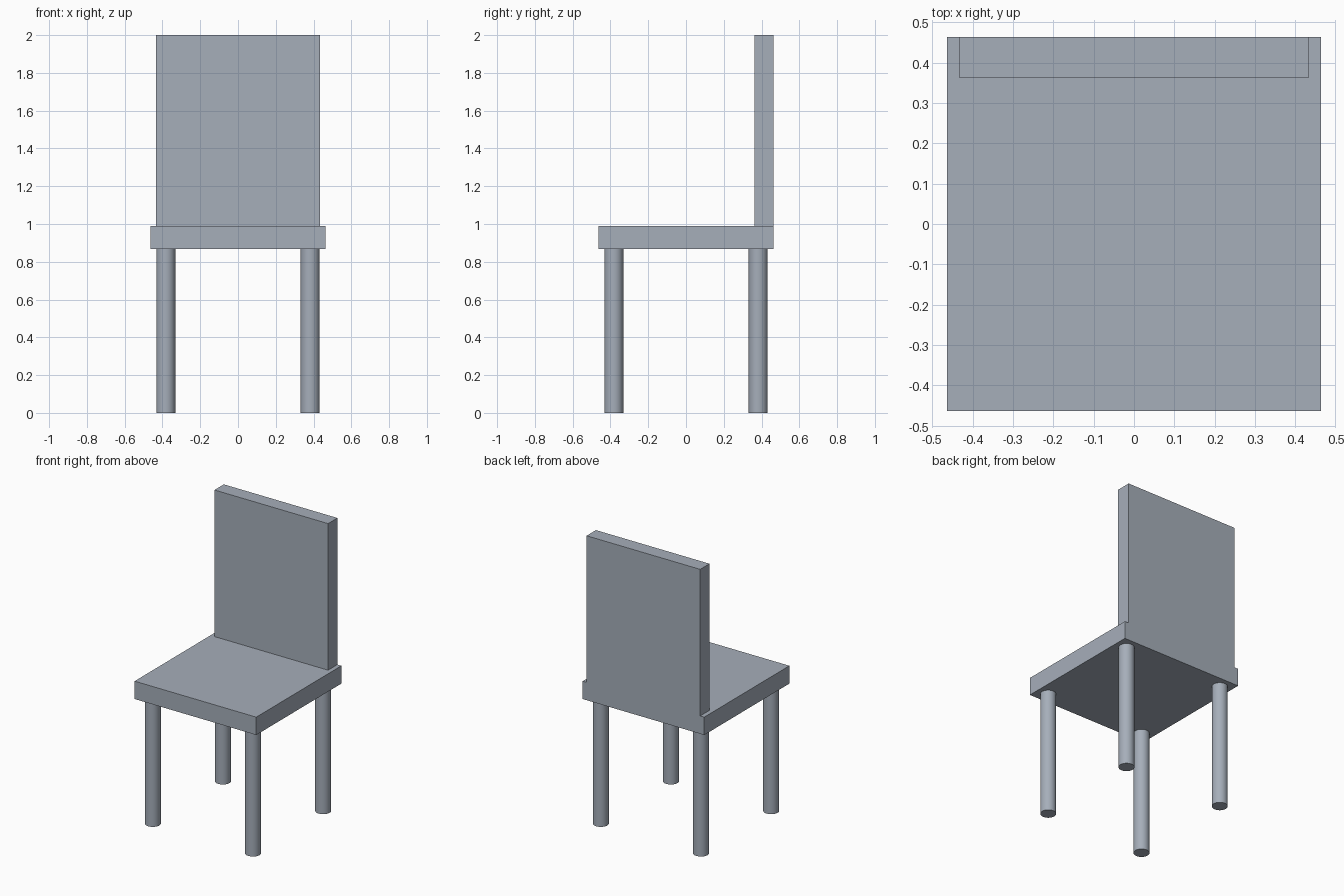
import bpy
from math import radians

if "Cube" in bpy.data.objects:
    bpy.data.objects.remove(bpy.data.objects["Cube"])

SEAT_HALF = 0.4635
SEAT_BOTTOM, SEAT_TOP = 0.867, 0.99
LEG_RADIUS, LEG_OFFSET = 0.05, 0.382

# Blue-grey paint shared by all parts
paint = bpy.data.materials.new("blue_grey")
paint.diffuse_color = (0.38, 0.425, 0.49, 1)
paint.use_nodes = True
paint.node_tree.nodes["Principled BSDF"].inputs["Base Color"].default_value = paint.diffuse_color


def box(name, x, y, z):
    """Box spanning the given (min, max) ranges."""
    spans = (x, y, z)
    bpy.ops.mesh.primitive_cube_add(size=1, location=[(a + b) / 2 for a, b in spans])
    obj = bpy.context.object
    obj.name = name
    obj.scale = [b - a for a, b in spans]
    bpy.ops.object.transform_apply(location=False, rotation=False, scale=True)
    obj.data.materials.append(paint)


def leg(name, x, y):
    """Round leg from the floor to the underside of the seat."""
    bpy.ops.mesh.primitive_cylinder_add(vertices=48, radius=LEG_RADIUS, depth=SEAT_BOTTOM,
                                        location=(x, y, SEAT_BOTTOM / 2))
    obj = bpy.context.object
    obj.name = name
    obj.data.materials.append(paint)
    bpy.ops.object.shade_smooth_by_angle(angle=radians(30))


# Seat slab
box("seat", (-SEAT_HALF, SEAT_HALF), (-SEAT_HALF, SEAT_HALF), (SEAT_BOTTOM, SEAT_TOP))

# Backrest, flush with the rear edge of the seat
box("backrest", (-0.433, 0.433), (0.362, SEAT_HALF), (SEAT_TOP, 2.0))

# Four legs
for row, sy in (("front", -1), ("back", 1)):
    for side, sx in (("left", -1), ("right", 1)):
        leg(f"{row}_{side}_leg", sx * LEG_OFFSET, sy * LEG_OFFSET)
